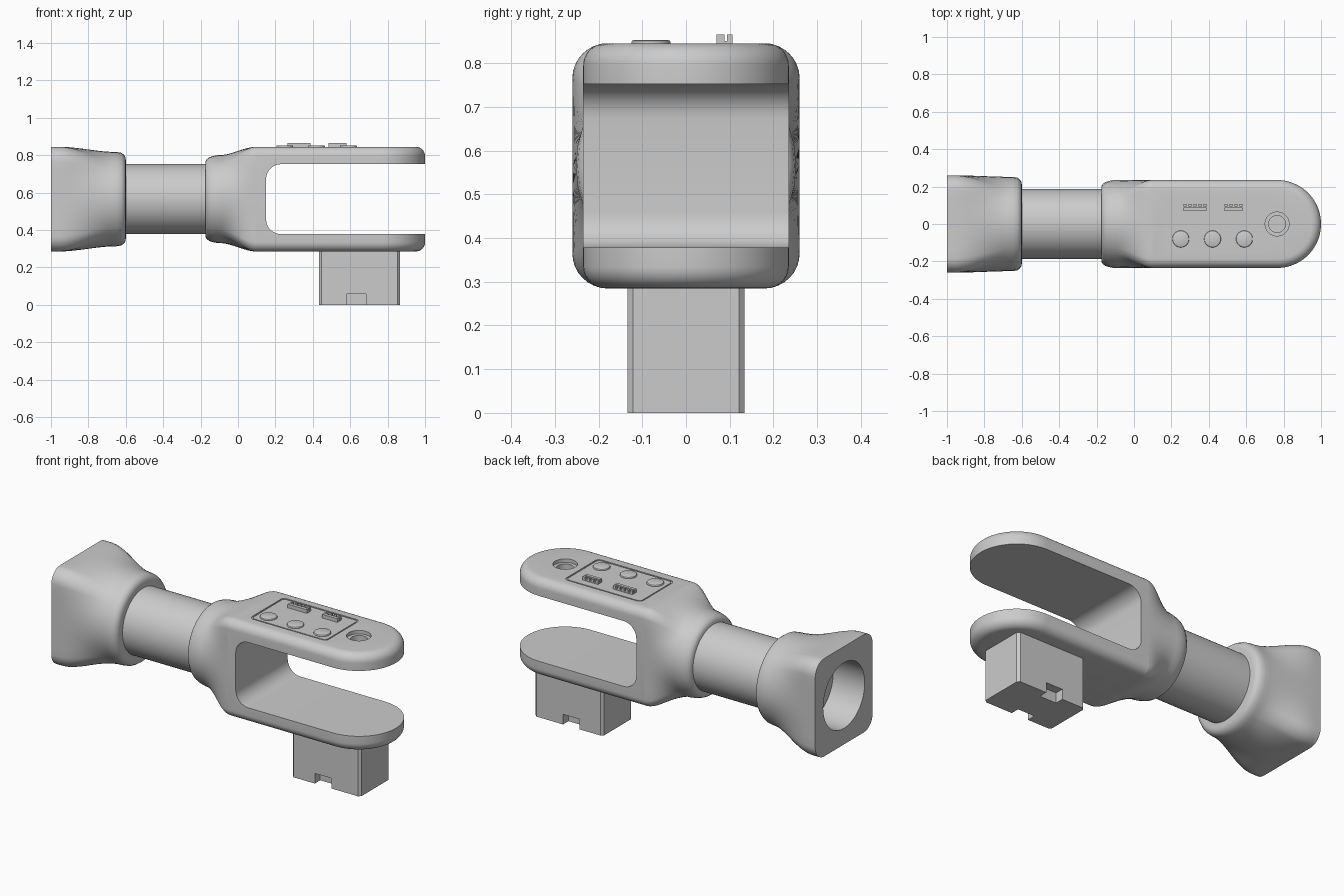
import bpy, bmesh, math
from mathutils import Vector

if "Cube" in bpy.data.objects:
    bpy.data.objects.remove(bpy.data.objects["Cube"])

ZC = 0.565  # height of the main axis


def rrect(a, b, r, n=8, m=8):
    """Rounded rectangle outline, flats divided into m pieces."""
    pts = []
    for q, (sx, sy) in enumerate(((1, 1), (-1, 1), (-1, -1), (1, -1))):
        for k in range(n + 1):
            t = math.pi / 2 * (q + k / n)
            pts.append(Vector((sx * (a - r) + r * math.cos(t), sy * (b - r) + r * math.sin(t))))
        end = pts[-1]
        nx, ny = ((-1, 1), (-1, -1), (1, -1), (1, 1))[q]
        t = math.pi / 2 * (q + 1)
        nxt = Vector((nx * (a - r) + r * math.cos(t), ny * (b - r) + r * math.sin(t)))
        pts += [end.lerp(nxt, k / m) for k in range(1, m)]
    return pts


def loft(name, rings, cap_end=True):
    bm = bmesh.new()
    rows = [[bm.verts.new(p) for p in ring] for ring in rings]
    for r0, r1 in zip(rows, rows[1:]):
        for i in range(len(r0)):
            j = (i + 1) % len(r0)
            bm.faces.new((r0[i], r0[j], r1[j], r1[i]))
    bm.faces.new(rows[0])
    if cap_end:
        bm.faces.new(rows[-1])
    bmesh.ops.recalc_face_normals(bm, faces=bm.faces)
    me = bpy.data.meshes.new(name)
    bm.to_mesh(me)
    bm.free()
    ob = bpy.data.objects.new(name, me)
    bpy.context.collection.objects.link(ob)
    return ob


def along_x(x, pts):
    return [(x, p.x, ZC + p.y) for p in pts]


def stack(name, cx, cy, pts, layers):
    """Outline stacked in z; layers are (z, scale)."""
    return loft(name, [[(cx + p.x * s, cy + p.y * s, z) for p in pts] for z, s in layers])


def circle(r, n=48):
    return [Vector((r * math.cos(2 * math.pi * k / n), r * math.sin(2 * math.pi * k / n))) for k in range(n)]


def box(name, x0, x1, y0, y1, z0, z1):
    return loft(name, [[(x0, y0, z), (x1, y0, z), (x1, y1, z), (x0, y1, z)] for z in (z0, z1)])


def select(obs):
    bpy.ops.object.select_all(action='DESELECT')
    for o in obs:
        o.select_set(True)
    bpy.context.view_layer.objects.active = obs[0]


def cut(ob, *cutters):
    for c in cutters:
        select([ob])
        mod = ob.modifiers.new("cut", 'BOOLEAN')
        mod.operation, mod.solver, mod.object = 'DIFFERENCE', 'EXACT', c
        bpy.ops.object.modifier_apply(modifier=mod.name)
        bpy.data.objects.remove(c)


def to_circle(pts, r, t):
    """Blend from a circle (t=0) to the outline (t=1)."""
    return [(p.normalized() * r).lerp(p, t) for p in pts]


def smooth(t):
    t = min(max(t, 0), 1)
    return t * t * (3 - 2 * t)


# rear socket: blind bore, square mouth blending to a round collar
sq = rrect(0.26, 0.28, 0.08)
rings = [along_x(x, to_circle(sq, 0.188, 0)) for x in (-0.8, -1)]
for k in range(15):
    x = -1 + 0.35 * k / 14
    rings.append(along_x(x, to_circle(sq, 0.252, smooth((-0.65 - x) / 0.31))))
for x, r in ((-0.625, 0.248), (-0.61, 0.238), (-0.602, 0.225), (-0.6, 0.212)):
    rings.append(along_x(x, to_circle(sq, r, 0)))
loft("rear_socket", rings)

# connecting tube
loft("tube", [along_x(x, circle(0.187, 64)) for x in (-0.65, -0.12)])

# fork neck: round collar blending to the fork section
fs = rrect(0.235, 0.28, 0.05)
rings = [along_x(x, to_circle(fs, r, 0)) for x, r in
         ((-0.175, 0.2), (-0.168, 0.213), (-0.155, 0.223), (-0.135, 0.23), (-0.11, 0.235))]
for k in range(1, 13):
    t = k / 12
    rings.append(along_x(-0.1 + 0.2 * t, to_circle(fs, 0.235, smooth(t))))
loft("fork_neck", rings, cap_end=False)

# fork: stadium plan with rounded rims, then slot, panel recess and stepped hole
fillet = [(0.05 * (1 - math.sin(a)), 0.05 * math.cos(a)) for a in
          [math.pi / 2 * k / 8 for k in range(9)]]
layers = [(d, 0.335 - h) for d, h in fillet] + [(d, 0.795 + h) for d, h in reversed(fillet)]
rings = []
for d, z in layers:
    r = 0.235 - d
    arc = [math.pi * (k / 40 - 0.5) for k in range(41)]
    rings.append([(0.1, -r, z)] + [(0.765 + r * math.cos(a), r * math.sin(a), z) for a in arc] + [(0.1, r, z)])
fork = loft("fork", rings)
slot = rrect(0.6, 0.187, 0.08, m=1 + 1)
cut(fork,
    loft("slot_cutter", [[(0.75 + p.x, y, ZC + p.y) for p in slot] for y in (-0.4, 0.4)]),
    stack("panel_cutter", 0.42, 0.003, rrect(0.243, 0.153, 0.025, 5, 2), [(0.84, 1), (0.9, 1)]),
    stack("bore_cutter", 0.765, 0, circle(0.064), [(0.825, 1), (0.9, 1)]),
    stack("hole_cutter", 0.765, 0, circle(0.045), [(0.785, 1), (0.86, 1)]))

# raised centre of the panel, leaving a fine groove
stack("control_panel", 0.42, 0.003, rrect(0.235, 0.145, 0.02, 5, 2), [(0.838, 1), (0.844, 1)])

# push buttons
for i in range(3):
    stack(f"button_{i + 1}", 0.25 + 0.17 * i, -0.08, circle(0.045, 32),
          [(0.838, 1), (0.848, 1), (0.851, 0.96), (0.853, 0.86)])

# pin connectors: low base, wall and row of pins
for i, (x0, x1, n) in enumerate(((0.265, 0.387, 5), (0.483, 0.58, 4))):
    box(f"connector_base_{i + 1}", x0, x1, 0.07, 0.106, 0.838, 0.85)
    box(f"connector_wall_{i + 1}", x0, x1, 0.07, 0.088, 0.845, 0.865)
    step = (x1 - x0) / (n - 0.4)
    for k in range(n):
        px = x0 + k * step
        box(f"connector_pin_{i + 1}_{k + 1}", px, px + step * 0.6, 0.094, 0.106, 0.845, 0.865)

# plug block with chamfered corners and two key notches
plug = stack("plug", 0.65, 0, rrect(0.217, 0.134, 0.013, 1, 1), [(0, 1), (0.3, 1)])
for s in (-1, 1):
    y0, y1 = sorted((s * 0.085, s * 0.2))
    cut(plug, box("notch_cutter", 0.58, 0.685, y0, y1, -0.05, 0.058))

select(list(bpy.context.scene.objects))
bpy.ops.object.shade_smooth_by_angle(angle=math.radians(30))
